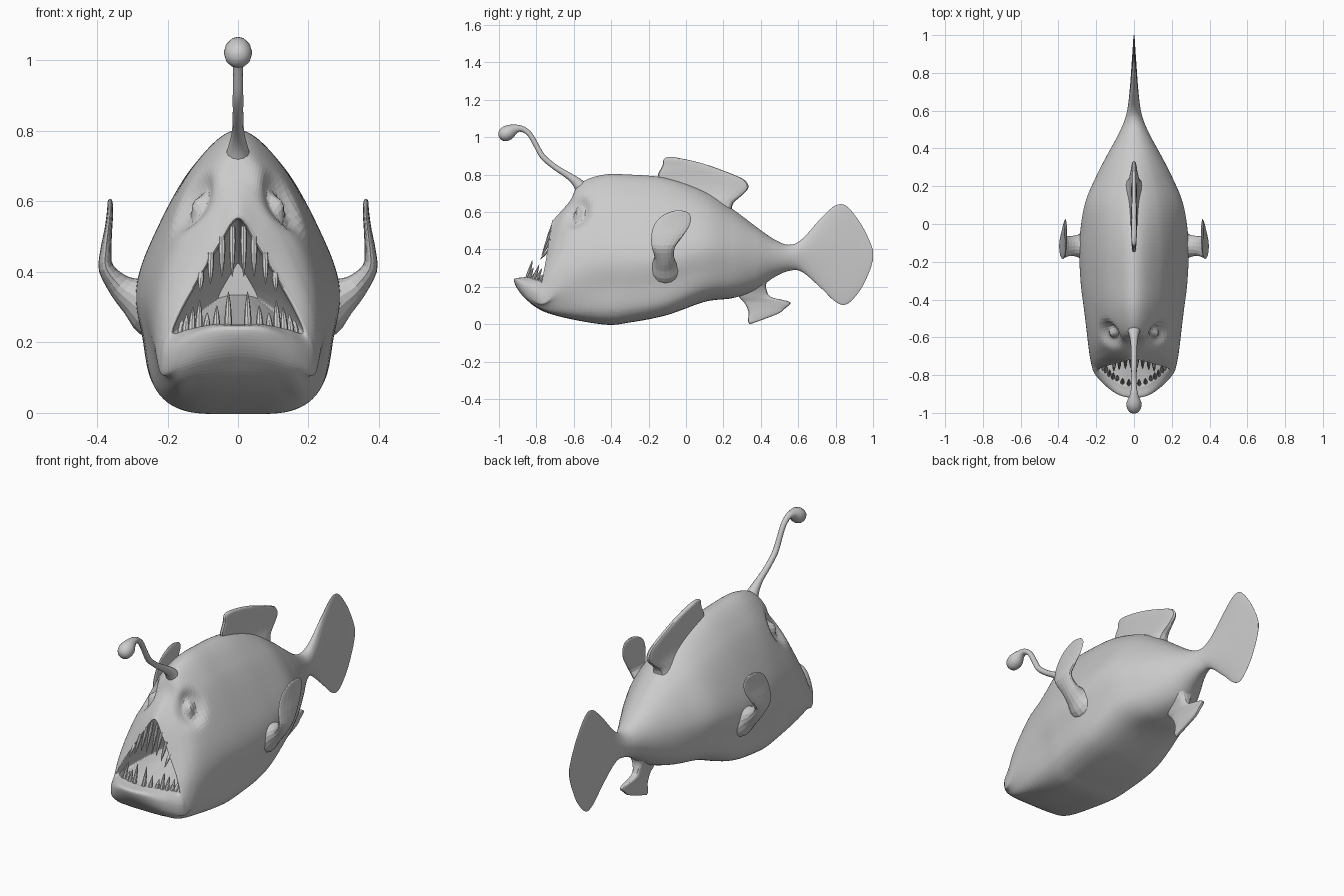
import bpy, bmesh, math
from mathutils import Vector as V

if "Cube" in bpy.data.objects:
    bpy.data.objects.remove(bpy.data.objects["Cube"])

skin = bpy.data.materials.new("grey_skin")
skin.diffuse_color = (0.6, 0.6, 0.6, 1)
skin.use_nodes = True
skin.node_tree.nodes["Principled BSDF"].inputs["Base Color"].default_value = skin.diffuse_color


def spline(p, n, closed=False):
    """Catmull-Rom resampling with n steps per span."""
    m, out = len(p), []
    for i in range(m if closed else m - 1):
        a, b, c, d = [p[(i + k) % m] if closed else p[min(max(i + k, 0), m - 1)]
                      for k in (-1, 0, 1, 2)]
        for s in range(n):
            t = s / n
            out.append(0.5 * (2 * b + (c - a) * t + (2 * a - 5 * b + 4 * c - d) * t * t
                              + (3 * b - a - 3 * c + d) * t ** 3))
    return out if closed else out + [p[-1].copy()]


def refine(rings, n):
    """Add smooth in-between rings along a loft."""
    return list(zip(*[spline(list(c), n) for c in zip(*rings)]))


def loft(name, rings, sculpt=None, smooth=False):
    """Skin a list of closed rings and cap both ends."""
    bm = bmesh.new()
    vr = [[bm.verts.new(p) for p in r] for r in rings]
    n = len(rings[0])
    for a, b in zip(vr, vr[1:]):
        for i in range(n):
            bm.faces.new((a[i], a[(i + 1) % n], b[(i + 1) % n], b[i]))
    bm.faces.new(vr[0])
    bm.faces.new(vr[-1])
    bmesh.ops.recalc_face_normals(bm, faces=bm.faces)
    bm.normal_update()
    if sculpt:
        sculpt(bm)
    me = bpy.data.meshes.new(name)
    bm.to_mesh(me)
    bm.free()
    me.materials.append(skin)
    ob = bpy.data.objects.new(name, me)
    bpy.context.collection.objects.link(ob)
    if smooth:
        me.shade_smooth()


def full(half):
    """Mirror a half ring (bottom to top) into a closed ring."""
    h = [V(p) for p in half]
    return h + [V((-p.x, p.y, p.z)) for p in h[-2:0:-1]]


# Head rings: lip edge, outer lip, chin and cheek, brow
lip = [(0, -.87, .25), (.07, -.86, .25), (.14, -.81, .235), (.185, -.77, .225),
       (.16, -.75, .29), (.11, -.735, .38), (.05, -.72, .48), (0, -.71, .55)]
outer = [(0, -.92, .235), (.08, -.905, .23), (.155, -.85, .2), (.212, -.78, .175),
         (.18, -.755, .285), (.125, -.735, .385), (.06, -.715, .5), (0, -.70, .568)]
chin = [(0, -.87, .15), (.09, -.86, .14), (.17, -.82, .12), (.222, -.755, .12),
        (.215, -.72, .28), (.165, -.69, .42), (.085, -.65, .58), (0, -.62, .66)]
brow = [(0, -.74, .06), (.12, -.73, .06), (.19, -.71, .075), (.235, -.66, .17),
        (.238, -.63, .31), (.195, -.61, .46), (.105, -.58, .65), (0, -.57, .75)]
throat = [(x * .3, -.42, .37 + (z - .37) * .3) for x, y, z in lip]
gum = [(x * .94, y + .08, .34 + (z - .34) * .92) for x, y, z in lip]
cage = [throat, gum, lip, outer, chin, brow]

# Body and tail stations: y, bottom, top, half width, roundness
stations = [(-.45, 0, .798, .264, 0), (-.3, .01, .80, .282, 0), (-.1, .05, .78, .288, 0),
            (.1, .12, .71, .262, .3), (.25, .14, .615, .202, .6), (.37, .18, .525, .14, .9),
            (.47, .25, .455, .085, 1), (.55, .285, .425, .05, 1), (.62, .28, .455, .033, 1),
            (.72, .195, .565, .022, 1), (.8, .12, .635, .016, 1), (.86, .108, .63, .012, 1),
            (.93, .18, .545, .007, 1), (.98, .28, .45, .004, 1), (1, .345, .395, .002, 1)]
shape = [(0, 0), (.55, .01), (.84, .08), (.94, .24), (1, .42), (.83, .62), (.46, .87), (0, 1)]
for y, zb, zt, w, r in stations:
    half = []
    for i, (fx, fz) in enumerate(shape):
        a = math.pi * i / 7
        x = fx + (math.sin(a) - fx) * r
        f = fz + ((1 - math.cos(a)) / 2 - fz) * r
        half.append((w * x if 0 < i < 7 else 0, y, zb + (zt - zb) * f))
    cage.append(half)


def eye_sockets(bm):
    # Round sockets pressed into the brow, each leaving a raised eyeball
    for v in bm.verts:
        x, y, z = v.co
        d = V((abs(x), y, z)) - V((.128, -.585, .595))
        d = math.sqrt(d.x ** 2 + d.y ** 2 + (d.z * .75) ** 2) / .085
        if d < 2 and v.normal.y < .5:
            v.co -= v.normal * .03 * math.exp(-((d - .5) / .36) ** 2)


loft("body", refine([spline(full(h), 12, True) for h in cage], 9), eye_sockets)


# Middle fins: stacked flat sections (z, front y, back y, half thickness), flared at the root
def fin(name, levels):
    rings = []
    for z, y0, y1, t in levels:
        ring = []
        for k in range(24):
            q = k * math.pi / 12
            s, c = math.sin(q), math.cos(q)
            ring.append(V((t * math.copysign(abs(s) ** .6, s),
                           (y0 + y1) / 2 + (y1 - y0) / 2 * math.copysign(abs(c) ** .8, c), z)))
        rings.append(ring)
    loft(name, refine(rings, 3))


fin("dorsal_fin", [(.57, -.08, .26, .085), (.61, -.1, .245, .065), (.65, -.12, .255, .045),
                   (.69, -.125, .30, .028), (.73, -.13, .334, .02), (.77, -.142, .315, .017),
                   (.80, -.15, .255, .016), (.825, -.138, .19, .016), (.85, -.125, .12, .015),
                   (.875, -.122, .03, .014), (.89, -.11, -.045, .01), (.895, -.09, -.07, .003)])
fin("belly_fin", [(.27, .25, .46, .08), (.22, .27, .43, .055), (.18, .275, .432, .035),
                  (.145, .285, .455, .024), (.125, .303, .54, .019), (.11, .315, .558, .017),
                  (.085, .328, .53, .015), (.06, .335, .50, .014), (.03, .332, .425, .012),
                  (.012, .333, .375, .01), (.001, .338, .346, .003)])


# Side fins: x, z, front y, back y, half thickness along a curved path
def side_fin(name, s):
    path = [(.16, .26, -.2, -.02, .08), (.24, .30, -.2, -.025, .085), (.29, .33, -.178, -.055, .058),
            (.335, .36, -.168, -.063, .036), (.374, .41, -.182, -.06, .022),
            (.375, .46, -.186, -.025, .016), (.368, .52, -.175, .015, .011),
            (.363, .57, -.14, .026, .009), (.363, .598, -.09, .01, .007),
            (.363, .607, -.06, -.02, .003)]
    out = []
    for i, (x, z, y0, y1, t) in enumerate(path):
        a, b = path[max(i - 1, 0)], path[min(i + 1, len(path) - 1)]
        n = V((b[1] - a[1], 0, a[0] - b[0])).normalized()
        c, h = V((x, (y0 + y1) / 2, z)), (y1 - y0) / 2
        ring = []
        for k in range(16):
            q = k * math.pi / 8
            p = c + n * t * math.sin(q) + V((0, h * math.cos(q), 0))
            ring.append(V((s * p.x, p.y, p.z)))
        out.append(ring)
    loft(name, refine(out, 3))


side_fin("side_fin_right", 1)
side_fin("side_fin_left", -1)

# Lure: a bent tapering stalk that swells into a bulb (y, z, radius)
lure = [(-.54, .70, .045), (-.58, .755, .028), (-.63, .795, .018), (-.7, .84, .015),
        (-.765, .895, .015), (-.8, .955, .014), (-.835, 1.015, .014), (-.875, 1.044, .016),
        (-.91, 1.044, .024), (-.945, 1.028, .039), (-.975, 1.012, .037), (-.993, 1.003, .023),
        (-.999, 1.0, .004)]
tube = []
for i, (y, z, r) in enumerate(lure):
    a, b = lure[max(i - 1, 0)], lure[min(i + 1, len(lure) - 1)]
    n = V((0, a[1] - b[1], b[0] - a[0])).normalized()
    tube.append([V((r * math.cos(k * math.pi / 6), y, z)) + n * r * math.sin(k * math.pi / 6)
                 for k in range(12)])
loft("lure", refine(tube, 3), smooth=True)


# Teeth: slim bulging spikes from root to tip
def tooth(name, root, tip, r):
    root, tip = V(root), V(tip)
    out = []
    for f, k in ((0, .8), (.3, 1), (.65, .7), (.9, .3), (1, .05)):
        c = root.lerp(tip, f)
        out.append([c + V((math.cos(q * math.pi / 4), math.sin(q * math.pi / 4), 0)) * r * k
                    for q in range(8)])
    loft(name, out)


upper = [(.016, .53, .385), (.045, .50, .385), (.077, .455, .365), (.105, .4, .345)]
lower = [(.028, -.855, .345), (.062, -.85, .305), (.09, -.835, .285), (.112, -.82, .32),
         (.132, -.805, .30), (.15, -.785, .28), (.163, -.77, .265)]
for side, s in (("right", 1), ("left", -1)):
    for i, (x, z0, z1) in enumerate(upper):
        y = -.71 - (.55 - z0) * .14
        tooth(f"upper_tooth_{side}_{i}", (s * x, y, z0), (s * x * 1.02, y - .05, z1), .01)
    for i, (x, y, z1) in enumerate(lower):
        tooth(f"lower_tooth_{side}_{i}", (s * x, y, .225), (s * x * .97, y + .035, z1), .011)
